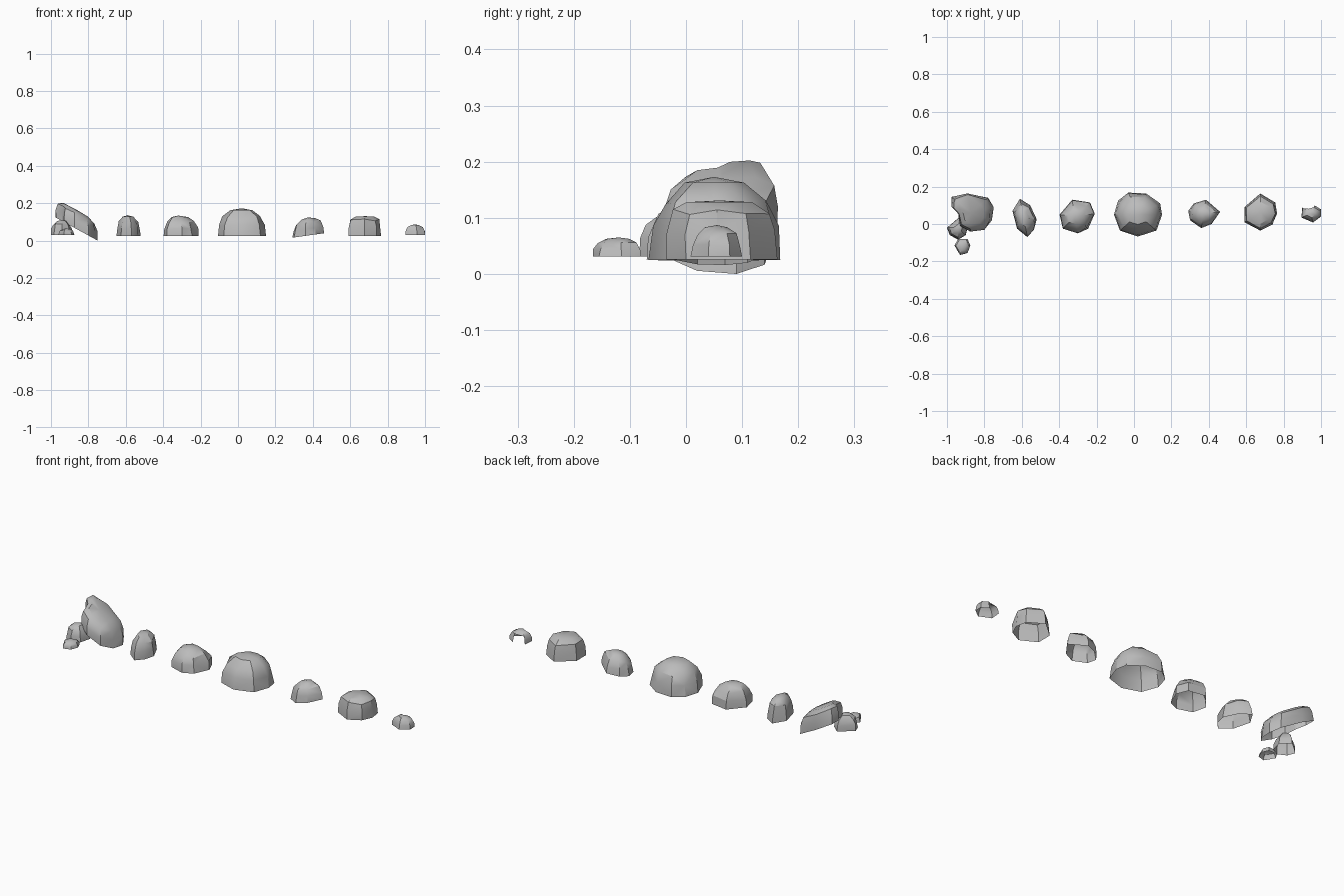
import bpy, bmesh, math, random
from mathutils import Vector

if "Cube" in bpy.data.objects:
    bpy.data.objects.remove(bpy.data.objects["Cube"])

# One plain stone colour
stone = bpy.data.materials.new("stone_grey")
stone.use_nodes = True
GREY = (0.5, 0.5, 0.5, 1)
stone.diffuse_color = GREY
stone.node_tree.nodes["Principled BSDF"].inputs["Base Color"].default_value = GREY

# Dome profiles: (scale of footprint, fraction of height)
ROUND = [(1, 0), (0.97, 0.38), (0.80, 0.70), (0.45, 0.93)]
BLOCKY = [(1, 0), (1.0, 0.45), (0.92, 0.80), (0.60, 0.97)]


def rock(name, outline, peak, base, profile=ROUND, slope=0.0, seed=0, notch=None):
    """Hollow stone shell, open underneath, from a footprint and a peak."""
    rng = random.Random(seed)
    px, py, top = peak
    h = top - base
    bm = bmesh.new()
    rings = []
    for i, (s, f) in enumerate(profile):
        ring = []
        for x, y in outline:
            j = rng.uniform(-0.07, 0.03) if i > 0 else 0.0
            k = s + j
            vx, vy = px + (x - px) * k, py + (y - py) * k
            vz = base + h * (f + (rng.uniform(-0.05, 0.05) if i in (1, 2) else 0))
            ring.append(bm.verts.new((vx, vy, vz + slope * (vx - px))))
        rings.append(ring)
    apex = bm.verts.new((px, py, top))
    n = len(outline)
    for lo, hi in zip(rings, rings[1:]):
        for i in range(n):
            bm.faces.new((lo[i], lo[(i + 1) % n], hi[(i + 1) % n], hi[i]))
    for i in range(n):
        bm.faces.new((rings[-1][i], rings[-1][(i + 1) % n], apex))
    # Outlines run clockwise, so flip where needed to face outwards
    centre = Vector((px, py, base))
    for f in bm.faces:
        f.normal_update()
        if f.normal.dot(f.calc_center_median() - centre) < 0:
            f.normal_flip()
    # Broken-away piece of the wall
    if notch:
        gone = [f for f in bm.faces if notch(f.calc_center_median())]
        bmesh.ops.delete(bm, geom=gone, context='FACES')
    bmesh.ops.triangulate(bm, faces=bm.faces[:])
    mesh = bpy.data.meshes.new(name)
    bm.to_mesh(mesh)
    bm.free()
    mesh.materials.append(stone)
    ob = bpy.data.objects.new(name, mesh)
    bpy.context.collection.objects.link(ob)
    bpy.ops.object.select_all(action='DESELECT')
    ob.select_set(True)
    bpy.context.view_layer.objects.active = ob
    bpy.ops.object.shade_smooth_by_angle(angle=math.radians(35))
    return ob


# Cluster at the right end: leaning slab with two small stones in front
rock("leaning_slab_rock",
     [(-.975, .145), (-.89, .163), (-.78, .14), (-.75, .09), (-.76, .02),
      (-.80, -.03), (-.875, -.04), (-.93, -.01), (-.94, .055), (-.973, .09)],
     (-.87, .06, .168), .065, BLOCKY, slope=-.55, seed=1)
rock("cluster_medium_rock",
     [(-1.0, -.02), (-.985, -.06), (-.94, -.083), (-.90, -.06), (-.885, 0), (-.93, .04)],
     (-.94, -.02, .11), .03, seed=2)
rock("cluster_small_rock",
     [(-.96, -.115), (-.94, -.08), (-.89, -.08), (-.875, -.115), (-.89, -.155), (-.93, -.166)],
     (-.918, -.12, .064), .03, seed=3)

# Row of stones
rock("narrow_rock",
     [(-.61, .135), (-.555, .10), (-.52, .025), (-.535, -.03), (-.57, -.07),
      (-.625, -.025), (-.65, .07)],
     (-.59, .035, .135), .025, seed=4)
rock("right_middle_rock",
     [(-.33, .13), (-.235, .115), (-.21, .055), (-.245, -.025), (-.30, -.05),
      (-.38, -.025), (-.398, .05)],
     (-.32, .04, .133), .023, seed=5)
rock("large_centre_rock",
     [(-.03, .168), (.065, .163), (.14, .11), (.15, .05), (.12, -.035),
      (.02, -.067), (-.075, -.035), (-.107, .05), (-.085, .125)],
     (.02, .05, .172), .024, seed=6)
rock("left_middle_rock",
     [(.385, .13), (.46, .065), (.415, 0), (.36, -.022), (.30, .02), (.29, .07), (.32, .11)],
     (.37, .055, .122), .026, slope=.14, seed=7)
rock("left_rock",
     [(.675, .163), (.755, .115), (.765, .055), (.74, 0), (.675, -.035), (.59, .01), (.59, .09)],
     (.68, .06, .13), .025, BLOCKY, seed=8)
rock("left_end_rock",
     [(.90, .09), (.93, .09), (.965, .10), (1.0, .078), (1.0, .04), (.957, .008), (.895, .035)],
     (.945, .055, .086), .03, seed=9,
     notch=lambda c: c.y > .075 and c.x < .955 and c.z < .062)

# Ground the lowest corner and keep the whole row level
rocks = [o for o in bpy.context.collection.objects if o.name.endswith("_rock")]
low = min(v.co.z for o in rocks for v in o.data.vertices)
for o in rocks:
    for v in o.data.vertices:
        v.co.z -= low
